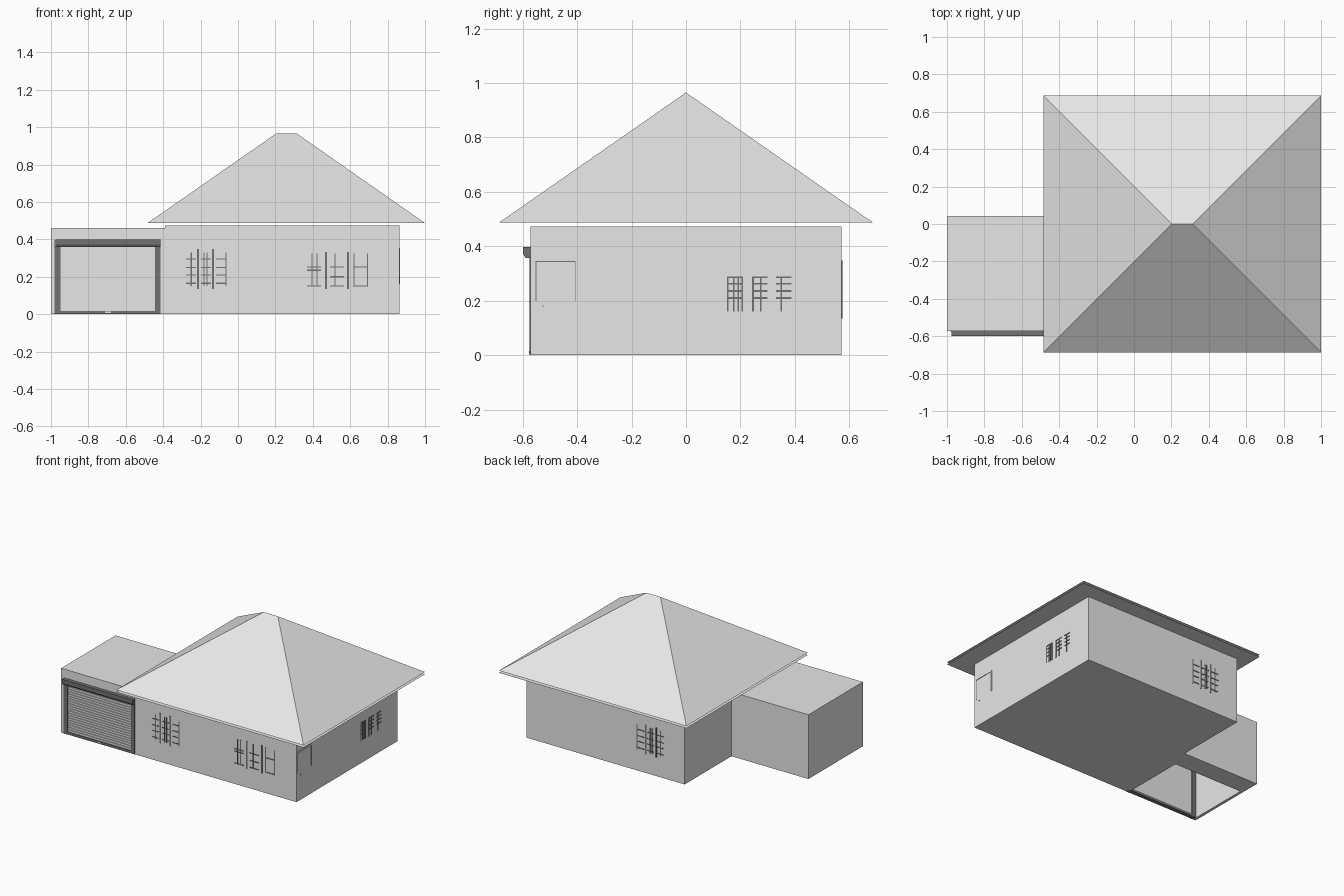
import bpy
import bmesh

cube = bpy.data.objects.get("Cube")
if cube:
    bpy.data.objects.remove(cube, do_unlink=True)


def material(name, value):
    mat = bpy.data.materials.new(name)
    mat.use_nodes = True
    colour = (value, value, value, 1)
    mat.diffuse_color = colour
    mat.node_tree.nodes["Principled BSDF"].inputs["Base Color"].default_value = colour
    return mat


LIGHT = material("light grey", 0.8)
DARK = material("dark grey", 0.17)


def finish(name, bm, mat):
    bmesh.ops.recalc_face_normals(bm, faces=bm.faces)
    mesh = bpy.data.meshes.new(name)
    bm.to_mesh(mesh)
    bm.free()
    mesh.materials.append(mat)
    obj = bpy.data.objects.new(name, mesh)
    bpy.context.collection.objects.link(obj)
    return obj


def add_box(bm, xs, ys, zs):
    verts = bmesh.ops.create_cube(bm, size=1)["verts"]
    for v in verts:
        v.co = [lo + (hi - lo) * (c + 0.5) for c, (lo, hi) in zip(v.co, (xs, ys, zs))]


def boxes(name, mat, *parts):
    bm = bmesh.new()
    for part in parts:
        add_box(bm, *part)
    return finish(name, bm, mat)


# Main house block and overhanging eave sheet
WX, WY, TOP = (-0.39, 0.863), 0.572, 0.473
EX, EY, EAVE, RIDGE = (-0.484, 1.0), 0.687, 0.487, 0.965
boxes("house_walls", LIGHT, (WX, (-WY, WY), (0, TOP)))

bm = bmesh.new()
bm.faces.new([bm.verts.new((x, y, TOP - 0.002)) for x, y in
              ((EX[0], -EY), (EX[0], EY), (EX[1], EY), (EX[1], -EY))])
finish("eave_sheet", bm, LIGHT)

# Hipped roof with a short ridge
bm = bmesh.new()
a, b, c, d = [bm.verts.new((x, y, EAVE)) for x, y in
              ((EX[0], -EY), (EX[1], -EY), (EX[1], EY), (EX[0], EY))]
r0, r1 = [bm.verts.new((x, 0, RIDGE)) for x in (0.203, 0.315)]
for face in ((a, b, r1, r0), (b, c, r1), (c, d, r0, r1), (d, a, r0), (d, c, b, a)):
    bm.faces.new(face)
finish("hip_roof", bm, LIGHT)

# Garage, hollow and open at the front and underneath
garage = boxes("garage_walls", LIGHT, ((-1, WX[0]), (-WY, 0.043), (0, 0.46)))
cutter = boxes("garage_cutter", LIGHT, ((-0.98, -0.434), (-0.7, -0.1), (-0.1, 0.39)))
cutter.hide_render = True
mod = garage.modifiers.new("hollow", "BOOLEAN")
mod.operation = "DIFFERENCE"
mod.solver = "EXACT"
mod.object = cutter
bpy.context.view_layer.objects.active = garage
bpy.ops.object.modifier_apply(modifier=mod.name)
bpy.data.objects.remove(cutter, do_unlink=True)

# Roller shutter: backing sheet with raised slats
SX = (-0.95, -0.441)
count, low, high = 20, 0.018, 0.36
step = (high - low) / count
slats = [(SX, (-0.568, -0.56), (low + i * step, low + (i + 0.82) * step))
         for i in range(count)]
boxes("shutter", LIGHT, (SX, (-0.56, -0.55), (0.01, 0.38)), *slats)

# Shutter frame, bottom rail and handle
boxes("shutter_frame", DARK,
      ((-0.98, -0.948), (-0.575, -0.545), (0, 0.36)),
      ((-0.443, -0.415), (-0.575, -0.545), (0, 0.36)),
      ((-0.948, -0.443), (-0.573, -0.545), (0, low)))
boxes("shutter_handle", LIGHT, ((-0.71, -0.68), (-0.577, -0.573), (0.007, 0.015)))

# Roller housing: bevelled profile swept across the door
bm = bmesh.new()
profile = ((-0.57, 0.398), (-0.598, 0.398), (-0.598, 0.372), (-0.59, 0.358), (-0.57, 0.358))
face = bm.faces.new([bm.verts.new((-0.975, y, z)) for y, z in profile])
swept = bmesh.ops.extrude_face_region(bm, geom=[face])["geom"]
bmesh.ops.translate(bm, vec=(0.56, 0, 0),
                    verts=[g for g in swept if isinstance(g, bmesh.types.BMVert)])
finish("shutter_housing", bm, DARK)


# Window bars lie just proud of the walls
def wall_plate(wall, us, zs, proud=0.003):
    if wall == "front":
        return us, (-WY - proud, -WY + 0.005), zs
    if wall == "back":
        return us, (WY - 0.005, WY + proud), zs
    return (WX[1] - 0.005, WX[1] + proud), us, zs


def window(name, wall, uprights, rails, shift=0.0):
    parts = []
    for u, lo, hi, half in uprights:
        u += shift
        parts.append(wall_plate(wall, (u - half, u + half), (lo, hi)))
    for lo, hi, heights in rails:
        for z in heights:
            parts.append(wall_plate(wall, (lo + shift, hi + shift), (z - 0.003, z + 0.003)))
    boxes(name, DARK, *parts)


THIN, THICK = 0.003, 0.005
rows = (0.165, 0.21, 0.25, 0.295)
slim = [(u, 0.15, 0.33, THIN) for u in (-0.25, -0.182, -0.166, -0.065)]
posts = [(u, 0.134, 0.348, THICK) for u in (-0.214, -0.134)]
spans = [(u, u + 0.054, rows) for u in (-0.278, -0.198, -0.118)]
window("front_window_left", "front", slim + posts, spans)
window("back_window", "back", slim + posts, spans, 0.05)

slim = [(u, 0.15, 0.325, THIN) for u in (0.396, 0.422, 0.519, 0.62, 0.692)]
posts = [(u, 0.134, 0.333, THICK) for u in (0.471, 0.588)]
window("front_window_right", "front", slim + posts,
       [(0.369, 0.444, (0.15, 0.235, 0.253)),
        (0.492, 0.567, (0.15, 0.2, 0.253)),
        (0.615, 0.695, (0.15, 0.253))])

slim = [(u, 0.16, 0.289, THIN) for u in (0.153, 0.175, 0.192, 0.206, 0.246, 0.275, 0.35)]
window("side_window", "right", slim,
       [(u, u + 0.057, (0.21, 0.236, 0.262, 0.287)) for u in (0.151, 0.243, 0.331)])

# Side door with its casing and knob
boxes("side_door", LIGHT, wall_plate("right", (-0.551, -0.403), (0, 0.346), 0.001))
boxes("door_casing", LIGHT,
      wall_plate("right", (-0.563, -0.553), (0.2, 0.354)),
      wall_plate("right", (-0.405, -0.399), (0.2, 0.354)),
      wall_plate("right", (-0.553, -0.405), (0.346, 0.354)))
boxes("door_trim", DARK,
      wall_plate("right", (-0.553, -0.55), (0.2, 0.346)),
      wall_plate("right", (-0.408, -0.405), (0.2, 0.346)),
      wall_plate("right", (-0.55, -0.408), (0.343, 0.346)))
boxes("door_knob", DARK, wall_plate("right", (-0.528, -0.523), (0.178, 0.183), 0.004))
